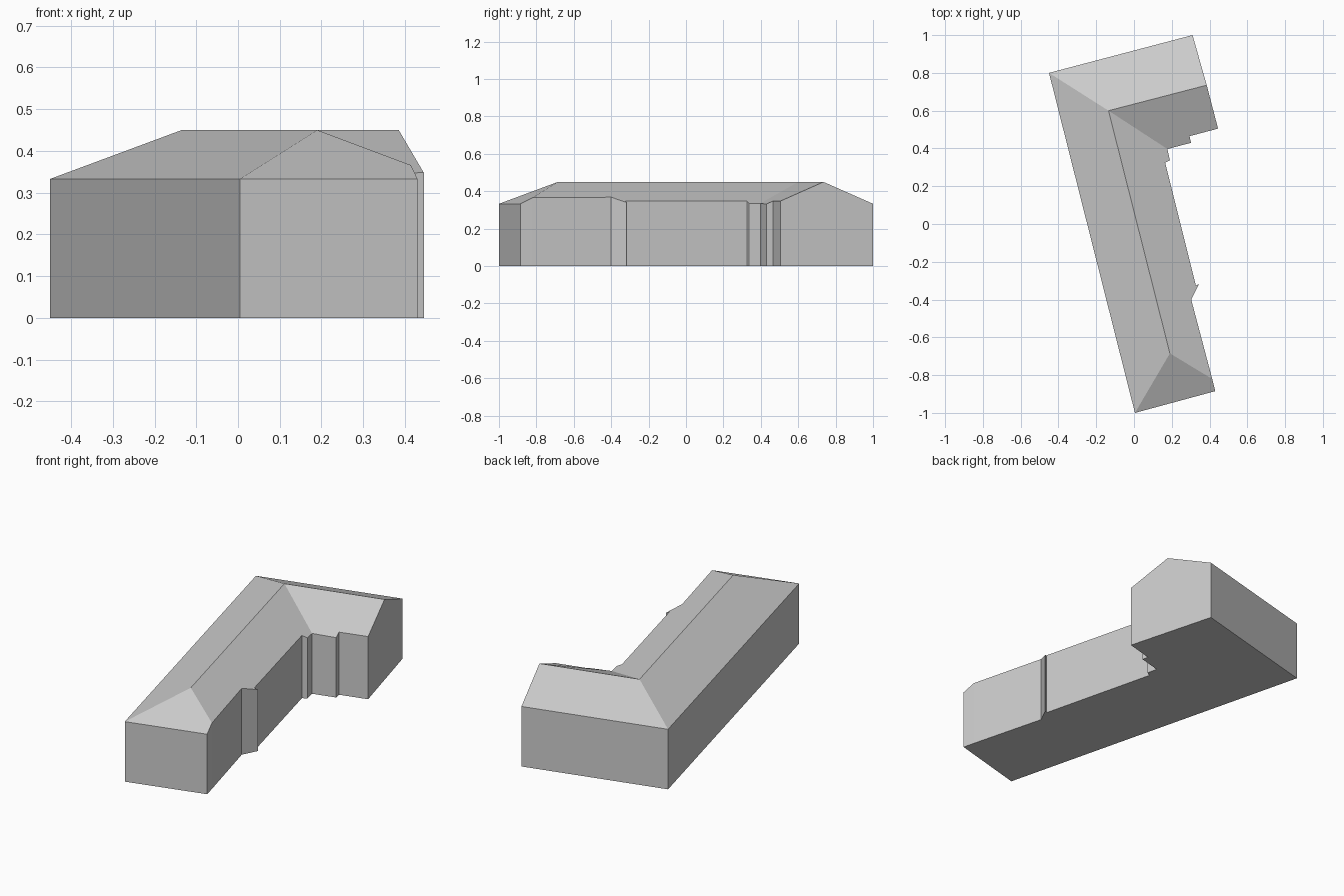
import bpy
import bmesh
from mathutils import Vector

cube = bpy.data.objects.get("Cube")
if cube:
    bpy.data.objects.remove(cube, do_unlink=True)

grey = bpy.data.materials.new("light grey")
grey.use_nodes = True
grey.diffuse_color = (0.6, 0.6, 0.6, 1)
grey.node_tree.nodes["Principled BSDF"].inputs["Base Color"].default_value = (0.6, 0.6, 0.6, 1)

EAVE, RIDGE = 0.333, 0.45
MAIN_PITCH, WING_PITCH = 0.456, 0.43

# Ridge corners: south hip, bend, wing gable
hip = Vector((0.19, -0.685))
bend = Vector((-0.135, 0.60))
gable = Vector((0.385, 0.735))

# Footprint, counter-clockwise: letter -> (x, y)
plan = {
    "A": (0.005, -1.0), "B": (0.43, -0.885), "C": (0.414, -0.82),
    "D": (0.303, -0.40), "E": (0.345, -0.317), "F": (0.328, -0.326),
    "G": (0.165, 0.325), "H": (0.19, 0.337), "I": (0.177, 0.397),
    "J": (0.302, 0.43), "K": (0.294, 0.465), "L": (0.445, 0.505),
    "M": (0.31, 1.0), "N": (-0.45, 0.80),
}


def roof_height(point, start, end, pitch):
    """Height of a slope falling away from a level ridge."""
    along = (end - start).normalized()
    return RIDGE - pitch * abs(along.cross(point - start))


def eave_height(name):
    point = Vector(plan[name])
    if name in "CDEFGHI":
        return roof_height(point, hip, bend, MAIN_PITCH)
    if name in "JKL":
        return roof_height(point, bend, gable, WING_PITCH)
    return EAVE


base = {n: Vector((*p, 0)) for n, p in plan.items()}
top = {n: Vector((*p, eave_height(n))) for n, p in plan.items()}
top.update({n: Vector((*p, RIDGE)) for n, p in zip("PQR", (hip, bend, gable))})


def build(name, polygons):
    bm = bmesh.new()
    for polygon in polygons:
        bm.faces.new([bm.verts.new(p) for p in polygon])
    bmesh.ops.remove_doubles(bm, verts=bm.verts, dist=0.0001)
    mesh = bpy.data.meshes.new(name)
    bm.to_mesh(mesh)
    bm.free()
    mesh.materials.append(grey)
    obj = bpy.data.objects.new(name, mesh)
    bpy.context.collection.objects.link(obj)


# Walls around the footprint, with the gable end peaked, and the floor
names = list(plan)
walls = []
for a, b in zip(names, names[1:] + names[:1]):
    peak = [top["R"]] if a == "L" else []
    walls.append([base[a], base[b], top[b], *peak, top[a]])
walls.append([base[n] for n in reversed(names)])
build("walls", walls)

# Roof slopes: west, south hip, east, wing south, wing north
slopes = ("APQN", "ABCP", "PCDEFGHIQ", "QIJKLR", "QRMN")
build("roof", [[top[n] for n in slope] for slope in slopes])
